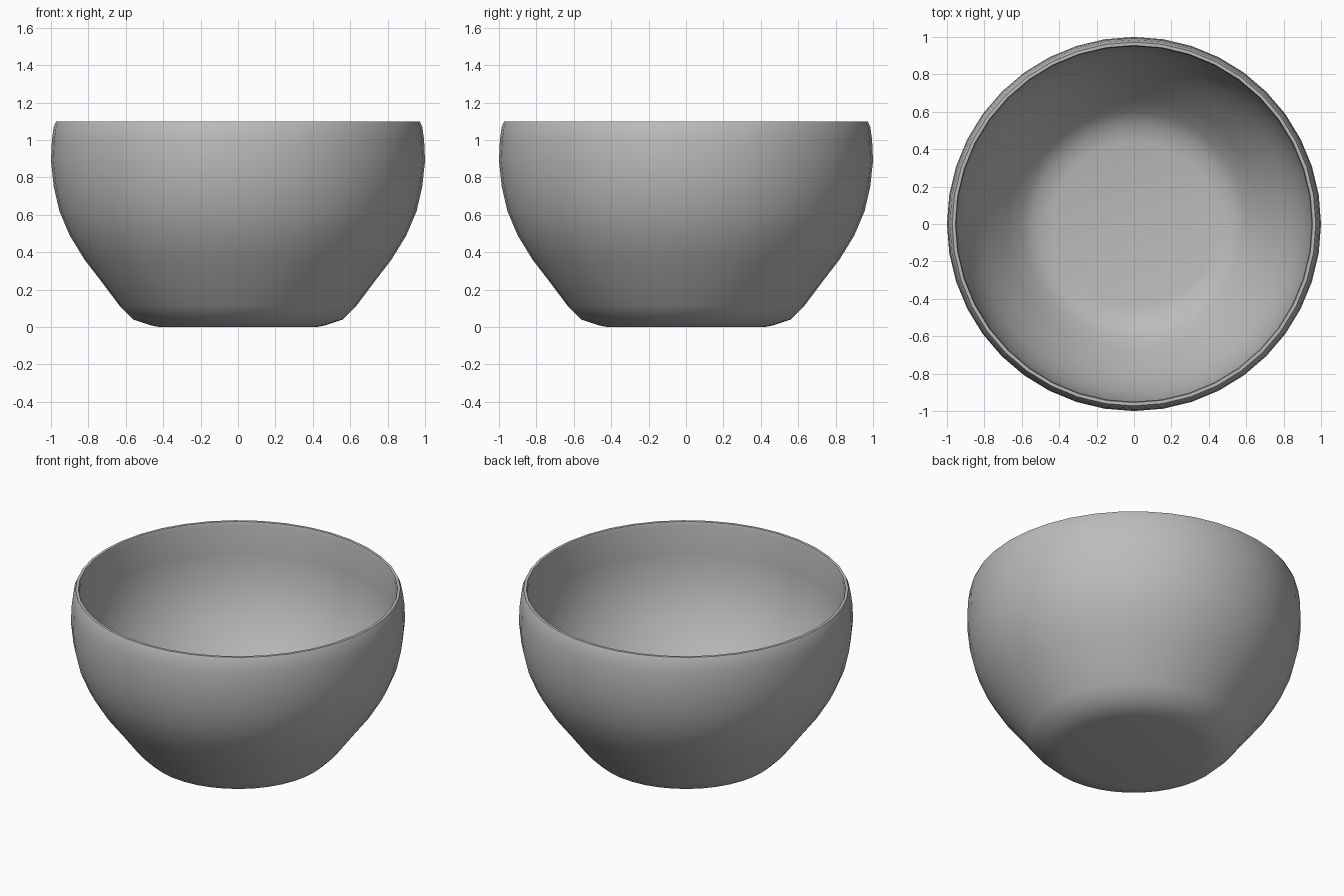
import bpy
import bmesh
import math

cube = bpy.data.objects.get("Cube")
if cube:
    bpy.data.objects.remove(cube, do_unlink=True)

SEGMENTS = 40

# Plain grey glaze
glaze = bpy.data.materials.new("grey_glaze")
glaze.use_nodes = True
colour = (0.5, 0.5, 0.5, 1)
glaze.diffuse_color = colour
glaze.node_tree.nodes["Principled BSDF"].inputs["Base Color"].default_value = colour

# Half section: underside, outer wall, thin rim, inner wall, floor
profile = [
    (0, 0), (0.42, 0), (0.47, 0.01), (0.56, 0.04), (0.63, 0.11),
    (0.72, 0.23), (0.82, 0.36), (0.90, 0.49), (0.955, 0.62), (0.985, 0.75),
    (1.0, 0.89), (0.995, 1.0), (0.985, 1.07), (0.972, 1.1),
    (0.955, 1.1), (0.95, 1.08), (0.955, 0.89), (0.94, 0.75), (0.91, 0.62),
    (0.855, 0.49), (0.775, 0.36), (0.68, 0.23), (0.60, 0.13),
    (0.53, 0.08), (0.44, 0.06), (0, 0.06),
]

# Spin the section into the bowl
bm = bmesh.new()
verts = [bm.verts.new((r, 0, z)) for r, z in profile]
edges = [bm.edges.new(pair) for pair in zip(verts, verts[1:])]
bmesh.ops.spin(bm, geom=verts + edges, cent=(0, 0, 0), axis=(0, 0, 1),
               angle=math.tau, steps=SEGMENTS, use_merge=True)
bmesh.ops.remove_doubles(bm, verts=bm.verts, dist=0.0005)
bmesh.ops.recalc_face_normals(bm, faces=bm.faces)
mesh = bpy.data.meshes.new("bowl")
bm.to_mesh(mesh)
bm.free()
mesh.materials.append(glaze)
bowl = bpy.data.objects.new("bowl", mesh)
bpy.context.collection.objects.link(bowl)

# Smooth walls with a crisp rim
bpy.ops.object.select_all(action="DESELECT")
bowl.select_set(True)
bpy.context.view_layer.objects.active = bowl
bpy.ops.object.shade_smooth_by_angle(angle=math.radians(40))
